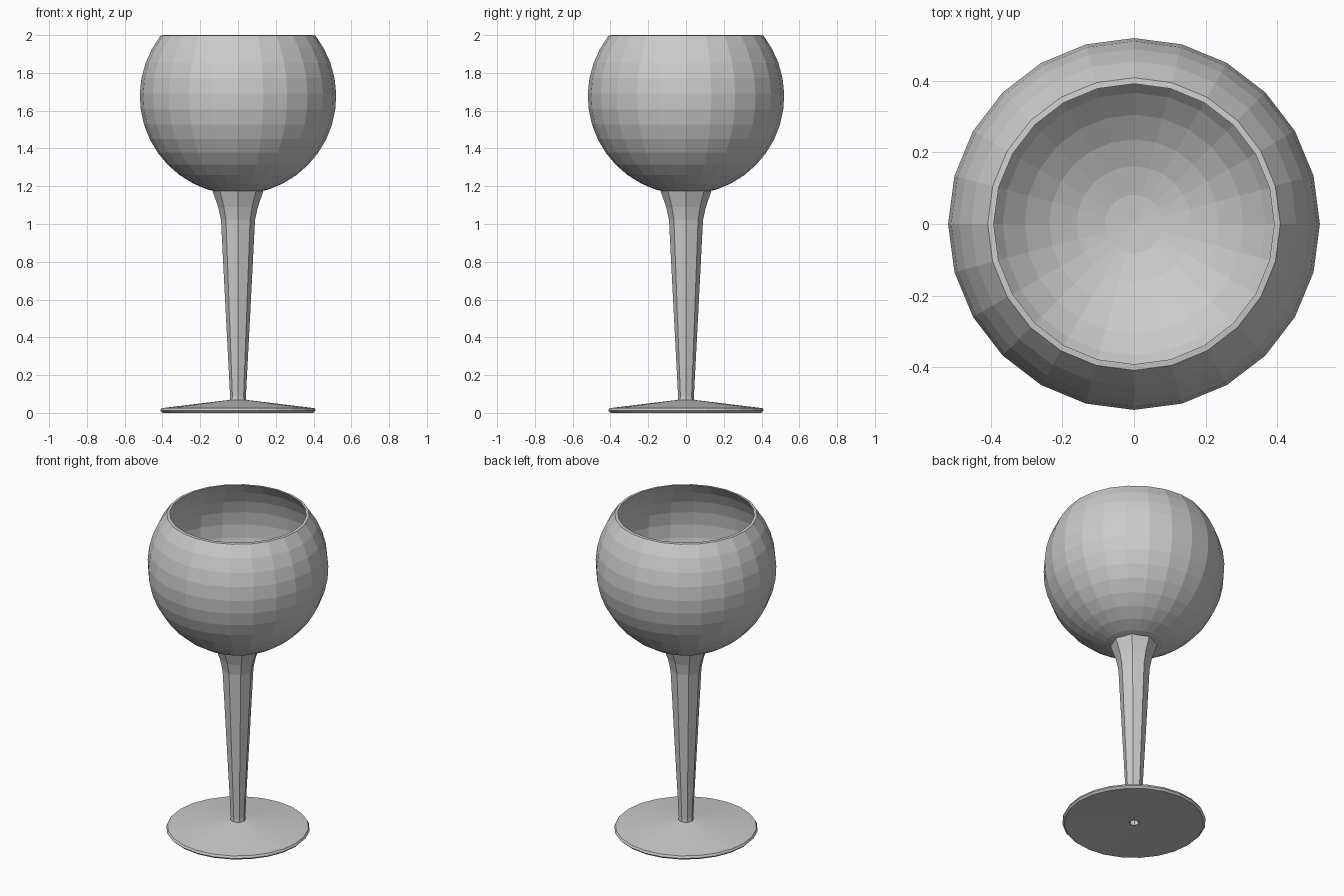
import bpy, bmesh
from math import sin, cos, pi, radians, acos

if "Cube" in bpy.data.objects:
    bpy.data.objects.remove(bpy.data.objects["Cube"])


def lathe(name, profile, sides, closed=False):
    """Revolve (radius, z) points around z; radius 0 becomes a pole."""
    bm = bmesh.new()
    rings = []
    for r, z in profile:
        if r < 1e-6:
            rings.append([bm.verts.new((0, 0, z))] * sides)
        else:
            rings.append([bm.verts.new((r * cos(2 * pi * i / sides),
                                        r * sin(2 * pi * i / sides), z))
                          for i in range(sides)])
    pairs = list(zip(rings, rings[1:]))
    if closed:
        pairs.append((rings[-1], rings[0]))
    for a, b in pairs:
        for i in range(sides):
            j = (i + 1) % sides
            loop = list(dict.fromkeys((a[i], a[j], b[j], b[i])))
            if len(loop) > 2:
                bm.faces.new(loop)
    bmesh.ops.recalc_face_normals(bm, faces=bm.faces)
    mesh = bpy.data.meshes.new(name)
    bm.to_mesh(mesh)
    bm.free()
    obj = bpy.data.objects.new(name, mesh)
    bpy.context.collection.objects.link(obj)
    return obj


def sphere_arc(radius, centre, top, steps):
    """Profile from the bottom pole up to the rim height."""
    end = acos((centre - top) / radius)
    return [(radius * sin(end * k / steps), centre - radius * cos(end * k / steps))
            for k in range(steps + 1)]


# Bowl: truncated sphere with a thin wall
outer = sphere_arc(0.52, 1.677, 1.998, 14)
inner = sphere_arc(0.508, 1.677, 2.0, 14)
lathe("bowl", outer + inner[::-1], 24)

# Stem: tapered, flared below the bowl, hollow inside
lathe("stem", [(0.028, 0.0), (0.045, 0.055), (0.042, 0.09), (0.066, 0.55),
               (0.09, 1.02), (0.105, 1.09), (0.135, 1.175),
               (0.10, 1.165), (0.08, 1.02), (0.034, 0.09)], 8, closed=True)

# Foot: shallow cone on a thin disc, open at the centre underneath
lathe("foot", [(0.028, 0.005), (0.40, 0.0), (0.412, 0.012), (0.405, 0.025),
               (0.05, 0.068), (0.035, 0.068)], 24, closed=True)
